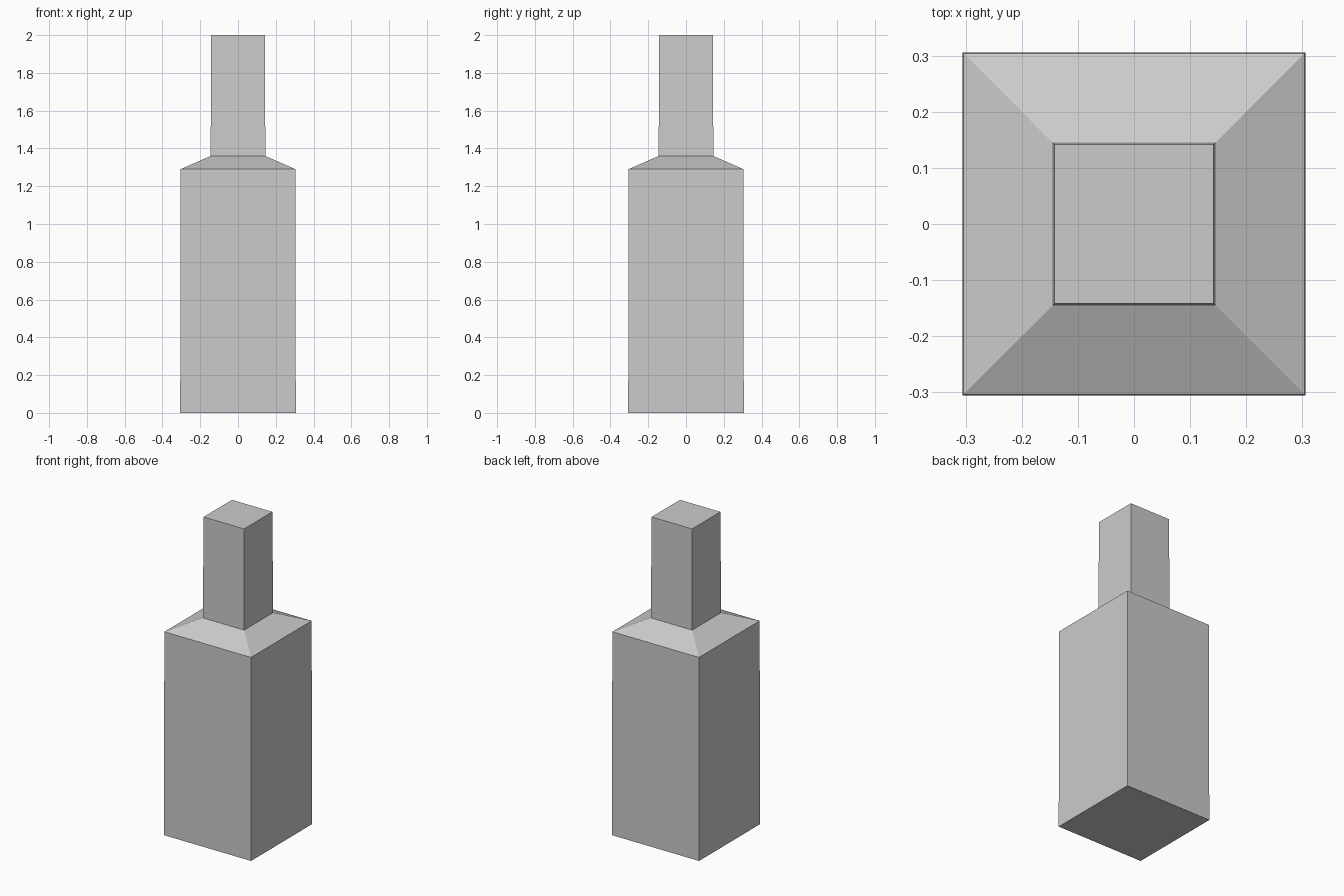
import bpy
import bmesh

cube = bpy.data.objects.get("Cube")
if cube:
    bpy.data.objects.remove(cube, do_unlink=True)

# One plain grey for the whole model
grey = bpy.data.materials.new("plain grey")
grey.use_nodes = True
colour = (0.6, 0.6, 0.6, 1)
grey.diffuse_color = colour
grey.node_tree.nodes["Principled BSDF"].inputs["Base Color"].default_value = colour

# Square bottle outline from the base up: (half width, height)
profile = [(0.306, 0), (0.304, 1.29), (0.145, 1.36), (0.142, 2.0)]
corners = [(-1, -1), (1, -1), (1, 1), (-1, 1)]

bm = bmesh.new()
rings = [[bm.verts.new((x * half, y * half, z)) for x, y in corners]
         for half, z in profile]

# Walls, shoulder and neck
for low, high in zip(rings, rings[1:]):
    for i in range(4):
        j = (i + 1) % 4
        bm.faces.new((low[i], low[j], high[j], high[i]))

# Base and top
bm.faces.new(rings[0][::-1])
bm.faces.new(rings[-1])

mesh = bpy.data.meshes.new("square_bottle")
bm.to_mesh(mesh)
bm.free()
mesh.materials.append(grey)
bottle = bpy.data.objects.new("square_bottle", mesh)
bpy.context.collection.objects.link(bottle)
